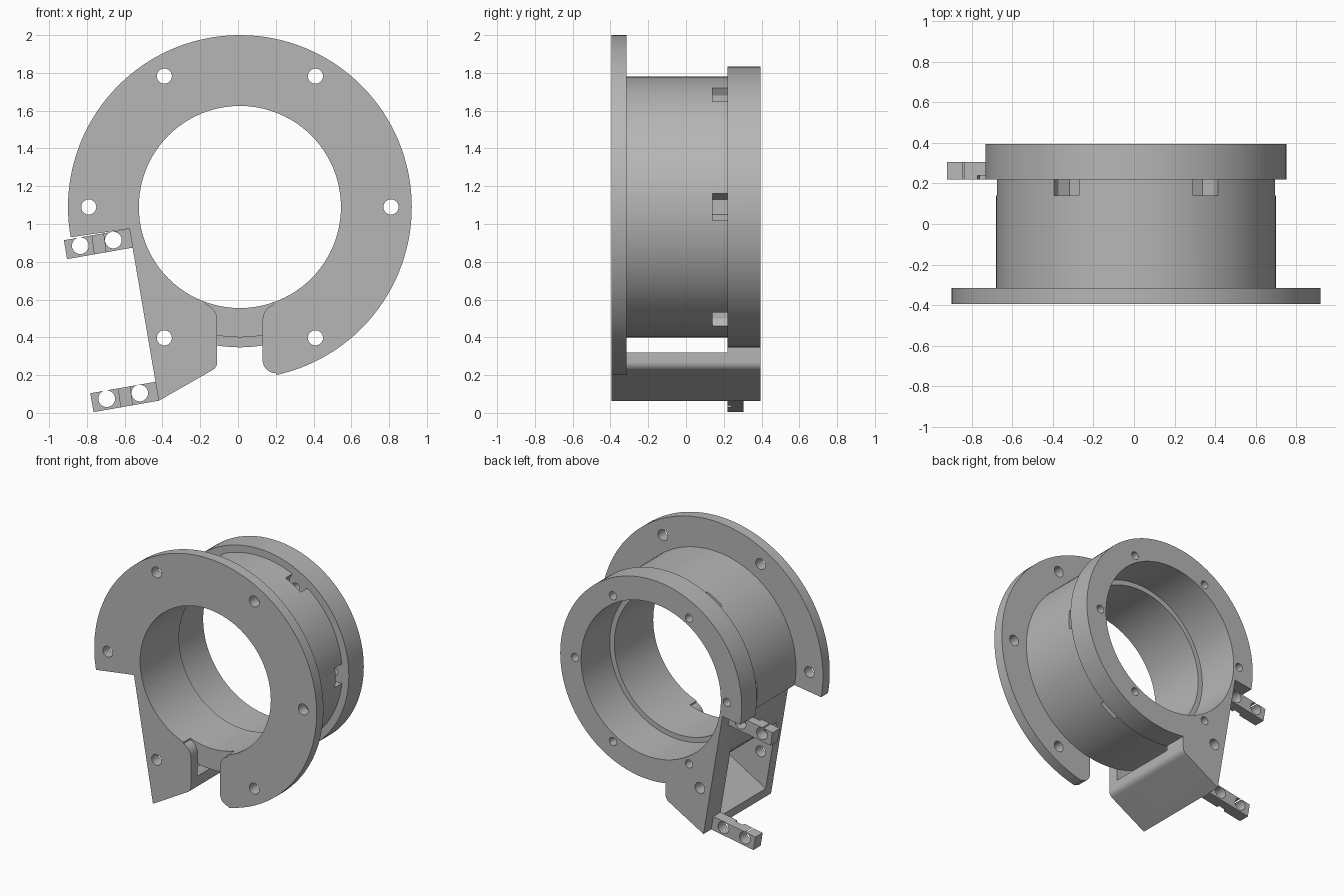
import bpy, bmesh, math

if "Cube" in bpy.data.objects:
    bpy.data.objects.remove(bpy.data.objects["Cube"])

CX, CZ = 0.01, 1.09          # axis of the collar
FRONT, BACK = -0.395, 0.395  # outer faces along y
FACE, REAR = -0.315, 0.22    # inner faces of the two flanges

grey = bpy.data.materials.new("grey plastic")
grey.diffuse_color = (0.47, 0.47, 0.47, 1)
grey.use_nodes = True
grey.node_tree.nodes["Principled BSDF"].inputs["Base Color"].default_value = grey.diffuse_color


def arc(cx, cz, r, a0, a1, n=10):
    """Points along an arc in the xz plane, angles in degrees."""
    return [(cx + r * math.cos(math.radians(a0 + (a1 - a0) * i / n)),
             cz + r * math.sin(math.radians(a0 + (a1 - a0) * i / n))) for i in range(n + 1)]


def prism(name, pts, y0, y1):
    """Extrude an xz outline from y0 to y1."""
    bm = bmesh.new()
    face = bm.faces.new([bm.verts.new((x, y0, z)) for x, z in pts])
    ext = bmesh.ops.extrude_face_region(bm, geom=[face])
    for v in ext["geom"]:
        if isinstance(v, bmesh.types.BMVert):
            v.co.y = y1
    bmesh.ops.recalc_face_normals(bm, faces=bm.faces)
    mesh = bpy.data.meshes.new(name)
    bm.to_mesh(mesh)
    bm.free()
    mesh.materials.append(grey)
    obj = bpy.data.objects.new(name, mesh)
    bpy.context.collection.objects.link(obj)
    return obj


def disc(name, x, z, r, y0, y1, n=96):
    return prism(name, arc(x, z, r, 0, 360, n)[:-1], y0, y1)


def combine(obj, tool, op):
    """Apply one boolean and discard the tool."""
    mod = obj.modifiers.new("bool", 'BOOLEAN')
    mod.operation, mod.object, mod.solver = op, tool, 'EXACT'
    bpy.context.view_layer.update()
    mesh = bpy.data.meshes.new_from_object(obj.evaluated_get(bpy.context.evaluated_depsgraph_get()))
    obj.modifiers.clear()
    obj.data = mesh
    bpy.data.objects.remove(tool)


def add(obj, tool):
    combine(obj, tool, 'UNION')


def cut(obj, tool):
    combine(obj, tool, 'DIFFERENCE')


def polar(r, deg):
    a = math.radians(deg)
    return CX + r * math.cos(a), CZ + r * math.sin(a)


# bracket: solid block hollowed to two cheeks and a sloping floor
foot = arc(-0.16, 0.27, 0.05, -60, 0)
collar = prism("clamp_collar", [(-0.65, 0.95), (-0.5, 0.018)] + foot + [(-0.11, 0.62)], FRONT, BACK)
cut(collar, prism("window", [(-0.8, -0.084), (0, 0.385), (0, 1.3), (-0.8, 1.3)], FACE, REAR))

# flanges and barrel
add(collar, disc("front_flange", CX, CZ, 0.91, FRONT, FACE, 128))
add(collar, disc("barrel", CX, CZ, 0.69, FACE - 0.03, REAR + 0.05))
add(collar, disc("back_flange", CX, CZ, 0.743, REAR, BACK))

# slot at the bottom of the front flange, flared at both ends
slot = ([(0.19, 0.75)] + arc(0.22, 0.49, 0.09, 110, 180) + arc(0.2, 0.28, 0.07, 180, 270)
        + [(0.2, 0.0), (-0.5, 0.0), (-0.5, 0.018)] + foot
        + arc(-0.2, 0.49, 0.09, 0, 70) + [(-0.17, 0.75)])
cut(collar, prism("slot", slot, -0.5, FACE))

# stepped bore
cut(collar, disc("bore", CX, CZ, 0.535, -0.5, 0.5))
cut(collar, disc("rear_bore", CX, CZ, 0.572, 0.06, 0.5))

# open wedge on the left side
cut(collar, prism("wedge", [(-0.575, 0.975), (-0.40, -0.052), (-1.3, -0.052), (-1.3, 0.87)], -0.6, 0.6))

# bolt holes and nut pockets
for k in range(6):
    a = 60 * k
    x, z = polar(0.8, a)
    cut(collar, disc("flange_hole", x, z, 0.04, -0.5, 0.5 if a == 240 else FACE + 0.002, 24))
    x, z = polar(0.622, a)
    cut(collar, disc("rear_hole", x, z, 0.03, 0.18, 0.5, 24))
    c, s = math.cos(math.radians(a)), math.sin(math.radians(a))
    pocket = [(CX + r * c - t * s, CZ + r * s + t * c)
              for r, t in ((0.585, -0.04), (0.64, -0.072), (0.8, -0.072),
                           (0.8, 0.072), (0.64, 0.072), (0.585, 0.04))]
    cut(collar, prism("nut_pocket", pocket, 0.14, REAR))

# two clamp arms, each with two holes and a shallow groove
parts = [collar]
for name, dx, dz in (("upper_arm", 0, 0), ("lower_arm", 0.14, -0.81)):
    def at(pts):
        return [(x + dx, z + dz) for x, z in pts]
    arm = prism(name, at([(-0.922, 0.914), (-0.574, 0.975), (-0.557, 0.875), (-0.905, 0.814)]), REAR, 0.305)
    for x, z in at([(-0.835, 0.885), (-0.66, 0.915)]):
        cut(arm, disc("arm_hole", x, z, 0.044, 0, 0.5, 32))
    cut(arm, prism("groove", at([(-0.775, 0.96), (-0.715, 0.97), (-0.697, 0.83), (-0.757, 0.82)]), 0.2, 0.24))
    parts.append(arm)

# smooth round walls, keep edges sharp
bpy.ops.object.select_all(action='DESELECT')
for obj in parts:
    obj.select_set(True)
bpy.context.view_layer.objects.active = collar
bpy.ops.object.shade_smooth_by_angle(angle=math.radians(30))
